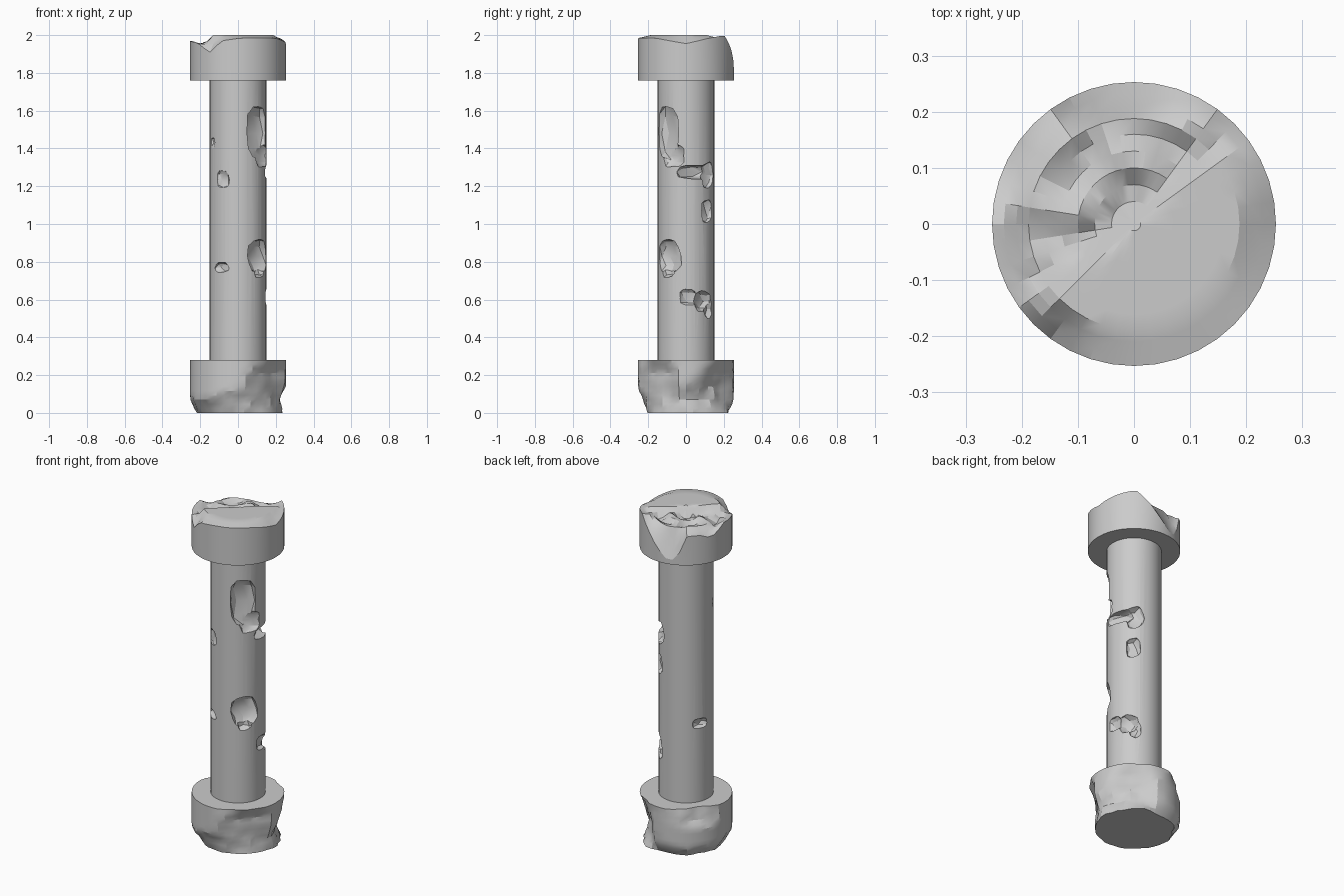
import bpy, bmesh, math, random
from mathutils import Vector, noise

if "Cube" in bpy.data.objects:
    bpy.data.objects.remove(bpy.data.objects["Cube"])

random.seed(4)
N, RC, RS = 40, 0.253, 0.15


def finish(obj, angle=22):
    bpy.ops.object.select_all(action='DESELECT')
    obj.select_set(True)
    bpy.context.view_layer.objects.active = obj
    bpy.ops.object.shade_smooth_by_angle(angle=math.radians(angle))


def skin(name, rings):
    """Closed mesh from stacked rings, ordered from bottom to top."""
    bm = bmesh.new()
    loops = [[bm.verts.new(p) for p in ring] for ring in rings]
    for a, b in zip(loops, loops[1:]):
        for i in range(len(a)):
            j = (i + 1) % len(a)
            bm.faces.new((a[i], a[j], b[j], b[i]))
    bm.faces.new(loops[0][::-1])
    bm.faces.new(loops[-1])
    me = bpy.data.meshes.new(name)
    bm.to_mesh(me)
    bm.free()
    obj = bpy.data.objects.new(name, me)
    bpy.context.collection.objects.link(obj)
    return obj


def lerp_table(table, az):
    """Periodic linear lookup of (azimuth, value) pairs."""
    az = az % 360
    pts = table + [(table[0][0] + 360, table[0][1])]
    for (a, u), (b, v) in zip(pts, pts[1:]):
        if a <= az <= b:
            return u + (v - u) * (az - a) / (b - a)


def polar(r, az, z):
    a = math.radians(az)
    return Vector((r * math.cos(a), r * math.sin(a), z))


AZ = [360 * i / N for i in range(N)]

# Top block: broken upper surface with a flat plateau and a deep back notch
RIM = [(0, 1.955), (30, 1.985), (53, 2.0), (70, 1.93), (85, 1.85), (102, 1.78),
       (115, 1.80), (122, 1.93), (140, 1.94), (158, 1.91), (180, 1.97), (212, 1.96),
       (234, 1.91), (250, 1.97), (275, 1.985), (320, 1.985)]


def top_height(r, az):
    p = polar(r, az, 0)
    side = (p.x + 0.08) * 0.66 - (p.y + 0.08) * 0.75
    inner = min(2.0, 2.0 + side * 1.3)
    if side < 0:
        inner = max(inner, 1.955 + 0.05 * noise.noise(p * 13))
    t = min(1, (RC - r) / 0.065)
    return min(2.0, lerp_table(RIM, az) * (1 - t) + inner * t)


top_rings = [[polar(RC, a, 1.76) for a in AZ]]
for r in (RC, 0.232, 0.21, 0.188, 0.16, 0.13, 0.1, 0.07, 0.04, 0.012):
    top_rings.append([polar(r, a, top_height(r, a)) for a in AZ])
finish(skin("top_block", top_rings))

# Bottom block: erosion depth in cm-like units, one row per 30 degrees,
# columns from the ground up to the shoulder; negative means intact
EROSION = [
    (2, 3, 0, -2, -2), (2, 5, 5, 2, -1), (1, 4, 5, 4, 1),
    (4, 0, -2, -2, -1), (3, -1, -2, 1, 3), (4, -1, -2, 3, 5),
    (4, 0, -2, -2, -1), (5, 1, -2, -2, -2), (6, 1, -2, -2, -2),
    (5, 3, -1, -2, -2), (5, 4, 4, 4, 2), (4, 5, 5, 4, 1)]


def erosion(az, z):
    f = min(z / 0.07, 3.999)
    k = int(f)
    u, v = [lerp_table([(30 * i, row[c]) for i, row in enumerate(EROSION)], az)
            for c in (k, k + 1)]
    d = u + (v - u) * (f - k)
    d += 1.6 * noise.noise(polar(RC, az, z) * 16)
    return max(0, d) * 0.01


ROWS = 12
base_rings = []
for k in range(ROWS + 1):
    z = 0.28 * k / ROWS
    base_rings.append([polar(RC - erosion(a, z), a, z) for a in AZ])
finish(skin("bottom_block", base_rings))

# Shaft
shaft = skin("shaft", [[polar(RS, a, z) for a in AZ] for z in (0.26, 1.78)])

# Chips in the shaft: azimuth, height, half width, half height, depth
CHIPS = [
    (-42, 1.48, 0.078, 0.15, 0.036), (-28, 1.36, 0.07, 0.06, 0.025),
    (20, 1.275, 0.11, 0.04, 0.012), (52, 1.26, 0.055, 0.07, 0.028),
    (48, 1.07, 0.045, 0.065, 0.026), (-40, 0.83, 0.08, 0.085, 0.04),
    (-40, 0.77, 0.045, 0.06, 0.03), (5, 0.61, 0.055, 0.045, 0.016),
    (38, 0.59, 0.06, 0.06, 0.028), (52, 0.55, 0.035, 0.055, 0.02),
    (-126, 0.77, 0.05, 0.028, 0.02), (-122, 1.235, 0.045, 0.05, 0.014),
    (-152, 1.43, 0.025, 0.035, 0.008), (156, 0.75, 0.055, 0.032, 0.02)]

bm = bmesh.new()
bm.to_mesh(me := bpy.data.meshes.new("chip_cutter"))
bm.free()
for i, (az, z, w, h, d) in enumerate(CHIPS):
    bm = bmesh.new()
    bmesh.ops.create_icosphere(bm, subdivisions=2, radius=1)
    radial = polar(1, az, 0)
    side = polar(1, az + 90, 0)
    sag = RS - math.sqrt(RS * RS - min(w, 0.13) ** 2)
    out = 0.04
    for v in bm.verts:
        # squared-off, jittered boulder shape
        c = Vector([math.copysign(abs(x) ** 0.75, x) for x in v.co])
        c *= random.uniform(0.88, 1.1)
        v.co = (radial * (RS - sag * 0.5 + out * 0.5 + c.x * (d + sag * 0.3 + out * 0.5))
                + side * c.y * w + Vector((0, 0, z + c.z * h)))
    me = bpy.data.meshes.new("chip_cutter")
    bm.to_mesh(me)
    bm.free()
    cutter = bpy.data.objects.new("chip_cutter", me)
    bpy.context.collection.objects.link(cutter)
    cutter.hide_render = True
    mod = shaft.modifiers.new("chip", 'BOOLEAN')
    mod.object = cutter
    mod.operation = 'DIFFERENCE'
    mod.solver = 'EXACT'
    bpy.context.view_layer.objects.active = shaft
    bpy.ops.object.modifier_apply(modifier=mod.name)
    bpy.data.objects.remove(cutter)
finish(shaft)
